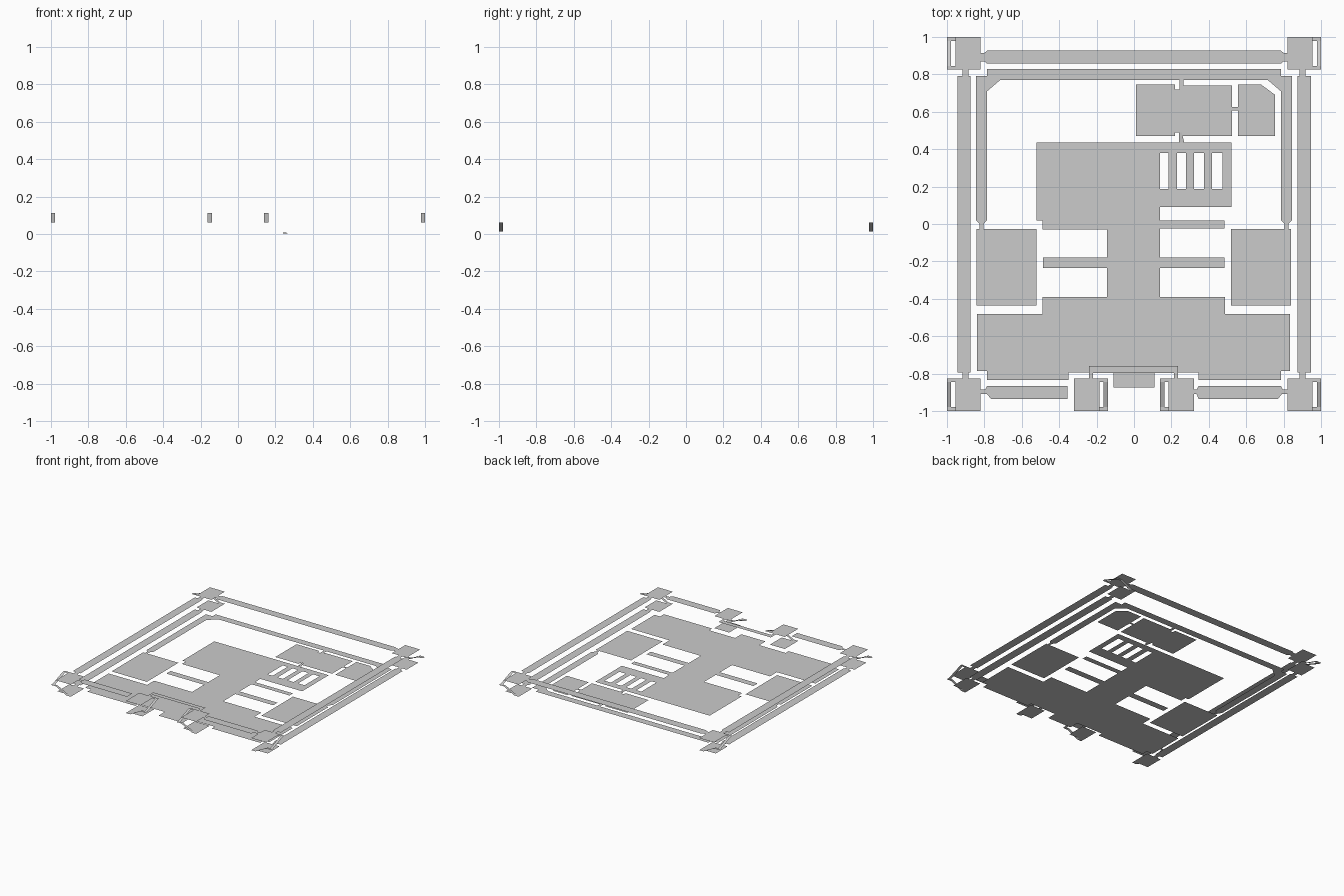
import bpy, bmesh

LOW, MID, HIGH = 0.013, 0.062, 0.112   # ground, landing and walkway levels


def sheet(name, faces):
    """Flat-shaded object from a list of faces given as 3D corner lists."""
    bm = bmesh.new()
    for f in faces:
        bm.faces.new([bm.verts.new(p) for p in f])
    bmesh.ops.remove_doubles(bm, verts=bm.verts, dist=0.0005)
    bm.normal_update()
    for f in bm.faces:
        if f.normal.z < 0:
            f.normal_flip()
    me = bpy.data.meshes.new(name)
    bm.to_mesh(me)
    bm.free()
    ob = bpy.data.objects.new(name, me)
    bpy.context.collection.objects.link(ob)
    return ob


def rect(x0, x1, y0, y1, z=0.0):
    return [(x0, y0, z), (x1, y0, z), (x1, y1, z), (x0, y1, z)]


def poly(pts, z=0.0):
    return [(x, y, z) for x, y in pts]


def mirror(faces, sx=1, sy=1, dx=0.0):
    return [[(p[0] * sx + dx, p[1] * sy, p[2]) for p in f] for f in faces]


# Hall: wings, cross bars and spine
hall = [rect(-.84, .835, -.785, -.48), rect(-.49, .487, -.48, -.39),
        rect(-.145, .14, -.39, -.03), rect(-.49, .14, -.03, .02),
        rect(-.52, .14, .02, .435), rect(.14, .485, -.025, .02),
        rect(-.487, -.145, -.235, -.18), rect(.14, .485, -.235, -.18),
        rect(-.785, -.35, -.833, -.785), rect(.345, .785, -.833, -.785),
        rect(-.35, .345, -.795, -.785), rect(-.11, .11, -.875, -.795)]
# Hall corner with four slots
hall += [rect(.14, .52, .09, .187), rect(.14, .52, .38, .435)]
for x0, x1 in ((.184, .23), (.278, .32), (.375, .416), (.474, .52)):
    hall.append(rect(x0, x1, .187, .38))
sheet("hall_floor", hall)

# Side rooms
sheet("left_room", [rect(-.843, -.522, -.437, -.027)])
sheet("right_room", [rect(.518, .84, -.437, -.027)])

# Back rooms with short links
sheet("back_room", [poly([(.01, .47), (.22, .47), (.22, .49), (.24, .49), (.24, .47),
                          (.525, .47), (.525, .74), (.242, .74), (.242, .72),
                          (.22, .72), (.22, .745), (.01, .745)])])
sheet("corner_room", [poly([(.555, .47), (.755, .47), (.755, .69), (.68, .745),
                            (.555, .745)])])
sheet("room_links", [rect(.525, .555, .607, .626), rect(.242, .265, .74, .77),
                     [(.24, .437, .003), (.268, .437, .003),
                      (.255, .49, .008), (.24, .49, .008)]])

# Inner ring around the court, with chamfered corners and tapered ends
side = [poly([(-.825, -.04), (-.805, -.04), (-.805, 0), (-.785, .02), (-.785, .79),
              (-.845, .79), (-.845, .02), (-.825, 0)]),
        poly([(-.785, .71), (-.715, .77), (-.785, .77)])]
sheet("inner_ring", [rect(-.785, .785, .77, .83)] + side + mirror(side, -1))

# Stair tower, authored for the back left corner
deck = [rect(-.955, -.82, .825, 1, HIGH), rect(-1, -.955, .825, .845, HIGH)]
ground = [rect(-.955, -.82, .825, .978, LOW), rect(-.86, -.82, .978, 1, LOW)]
stairs = [[(-.86, .978, LOW), (-.86, 1, LOW), (-.955, 1, MID), (-.955, .978, MID)],
          rect(-1, -.955, .978, 1, MID),
          [(-1, .978, MID), (-.978, .978, MID), (-.978, .845, HIGH), (-1, .845, HIGH)]]
places = {"back_left": (1, 1, 0), "back_right": (-1, 1, 0),
          "front_left": (1, -1, 0), "front_right": (-1, -1, 0),
          "gate_left": (-1, -1, -1.14), "gate_right": (1, -1, 1.14)}
for label, (sx, sy, dx) in places.items():
    sheet("tower_" + label, mirror(deck + ground + stairs, sx, sy, dx))

# Side walls: a passage below and a walkway above, with necks into the towers
for label, z in (("passage", LOW), ("walkway", HIGH)):
    wall = [rect(-.945, -.875, -.795, .79, z), rect(-.918, -.885, .79, .825, z),
            rect(-.918, -.885, -.825, -.795, z)]
    for name, s in (("left", 1), ("right", -1)):
        sheet(f"{name}_{label}", mirror(wall, s))

# Back and front walkways with tapered ends
sheet("back_walkway", [poly([(-.82, .87), (-.80, .87), (-.785, .857), (.785, .857),
                             (.80, .87), (.82, .87), (.82, .915), (.80, .915),
                             (.785, .927), (-.785, .927), (-.80, .915),
                             (-.82, .915)], HIGH)])
sheet("front_left_walkway", [poly([(-.82, -.91), (-.785, -.91), (-.765, -.935),
                                   (-.355, -.935), (-.355, -.865), (-.785, -.865),
                                   (-.795, -.885), (-.82, -.885)], HIGH)])
sheet("front_right_walkway", [poly([(.32, -.91), (.335, -.91), (.345, -.935),
                                    (.77, -.935), (.79, -.91), (.82, -.91),
                                    (.82, -.885), (.795, -.885), (.785, -.865),
                                    (.345, -.865), (.335, -.885), (.32, -.885)], HIGH)])

# Bridge over the gate
sheet("gate_bridge", [rect(-.24, .235, -.797, -.758, HIGH),
                      rect(-.24, -.218, -.825, -.797, HIGH),
                      rect(.215, .235, -.825, -.797, HIGH)])

# Stand the lowest floor on z = 0
low = min(v.co.z for o in bpy.data.objects for v in o.data.vertices)
for o in bpy.data.objects:
    o.location.z -= low
